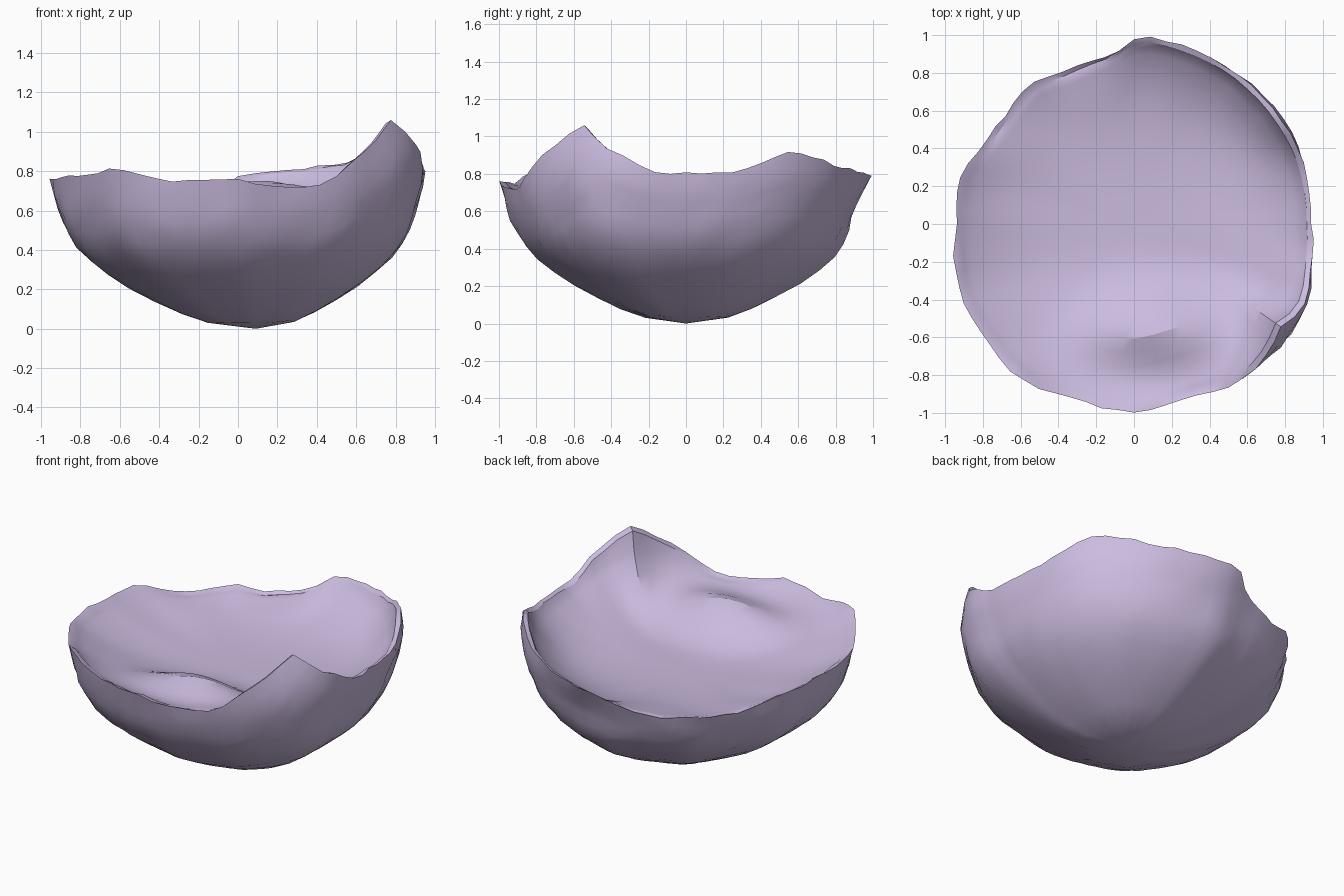
import bpy, bmesh, math, random

if "Cube" in bpy.data.objects:
    bpy.data.objects.remove(bpy.data.objects["Cube"])

random.seed(4)
SEG = 72

# rim control points: angle in degrees, plan radius, rim height
RIM = [(-180, .95, .76), (-158, 1.0, .77), (-142, .99, .77), (-128, 1.02, .82),
       (-122, 1.01, .80), (-108, .985, .745), (-90, 1.0, .755), (-72, .98, .71),
       (-62, 1.0, .73), (-56, 1.01, .84), (-43, 1.01, .97), (-37, 1.02, 1.06),
       (-30, 1.02, 1.0), (-23, 1.01, .92), (-17, .98, .86), (-12, .96, .81),
       (0, .945, .80), (15, .95, .80), (25, .96, .86), (37, .97, .93),
       (52, .97, .86), (72, .98, .81), (87, 1.0, .79), (99, .935, .69),
       (113, .92, .645), (127, .95, .67), (140, .92, .65), (151, .92, .69),
       (165, .965, .75), (180, .95, .76)]

# outer profile: height, fraction of plan radius
OUTER = [(0, 0), (.035, .25), (.09, .38), (.15, .50), (.21, .61), (.28, .71),
         (.35, .80), (.42, .865), (.50, .915), (.60, .955), (.70, .98), (.78, 1.0),
         (.85, .995), (.92, .985), (1.0, .96), (1.06, .925)]


def lerp_table(table, x, col=1):
    for a, b in zip(table, table[1:]):
        if x <= b[0]:
            t = (x - a[0]) / (b[0] - a[0])
            return a[col] + t * (b[col] - a[col])
    return table[-1][col]


def bell(x, mid, width):
    return math.exp(-((x - mid) / width) ** 2)


bm = bmesh.new()
cols = [-180 + 360 * i / SEG for i in range(SEG)]
rim_h = [min(1.06, lerp_table(RIM, a, 2) + random.uniform(-.01, .01)) for a in cols]
rim_h[29] = 1.06
rim_r = [lerp_table(RIM, a, 1) for a in cols]
# softened rim heights for the inside of the hollow
soft_h = [sum(rim_h[(i + d) % SEG] for d in range(-4, 5)) / 9 for i in range(SEG)]
rings = []

# outer wall, from the foot up to the broken edge
for k in (.04, .1, .18, .27, .36, .45, .54, .63, .72, .81, .9, 1.0):
    ring = []
    for a, h, r in zip(cols, rim_h, rim_r):
        z = k * h
        f = lerp_table(OUTER, z) - .05 * bell(a, 87, 20) * bell(z, .58, .15)
        rad = math.radians(a)
        j = 1 + random.uniform(-.007, .007)
        ring.append(bm.verts.new((r * f * j * math.cos(rad) + .06 * (1 - k) ** 3,
                                  r * f * j * math.sin(rad), z)))
    rings.append(ring)

# thin broken edge and the shallow hollow with a swelling near the front
FLOOR = .56
for s in (.97, .945, .91, .87, .82, .76, .69, .61, .52, .42, .31, .2, .1):
    ring = []
    for a, h, sh, r in zip(cols, rim_h, soft_h, rim_r):
        rad = math.radians(a)
        f = s * lerp_table(OUTER, h)
        x, y = r * f * math.cos(rad), r * f * math.sin(rad)
        steep = 3 + 2 * bell(a, 45, 35) + 1.5 * bell(a, -35, 25)
        t = min(1, (1 - s) / .25)
        edge = h * (1 - t) + sh * t
        z = FLOOR + (edge - FLOOR) * s ** steep
        z += max(0, .76 - z) * .95 * bell(x, .12, .42) * bell(y, -.58, .2)
        if s > .96:
            z = h - .01 + random.uniform(-.01, .005)
        ring.append(bm.verts.new((x, y, z)))
    rings.append(ring)

for lo, hi in zip(rings, rings[1:]):
    for i in range(SEG):
        n = (i + 1) % SEG
        bm.faces.new((lo[i], lo[n], hi[n], hi[i]))

# close the foot and the floor
foot = bm.verts.new((.09, 0, 0))
floor = bm.verts.new((0, 0, FLOOR))
for i in range(SEG):
    n = (i + 1) % SEG
    bm.faces.new((foot, rings[0][n], rings[0][i]))
    bm.faces.new((floor, rings[-1][i], rings[-1][n]))
bmesh.ops.recalc_face_normals(bm, faces=bm.faces)

mesh = bpy.data.meshes.new("broken_shell")
bm.to_mesh(mesh)
bm.free()
shell = bpy.data.objects.new("broken_shell", mesh)
bpy.context.collection.objects.link(shell)

mat = bpy.data.materials.new("pale lavender")
mat.diffuse_color = (.60, .50, .74, 1)
mat.use_nodes = True
mat.node_tree.nodes["Principled BSDF"].inputs["Base Color"].default_value = mat.diffuse_color
mesh.materials.append(mat)

bpy.context.view_layer.objects.active = shell
shell.select_set(True)
bpy.ops.object.shade_smooth_by_angle(angle=math.radians(25))
